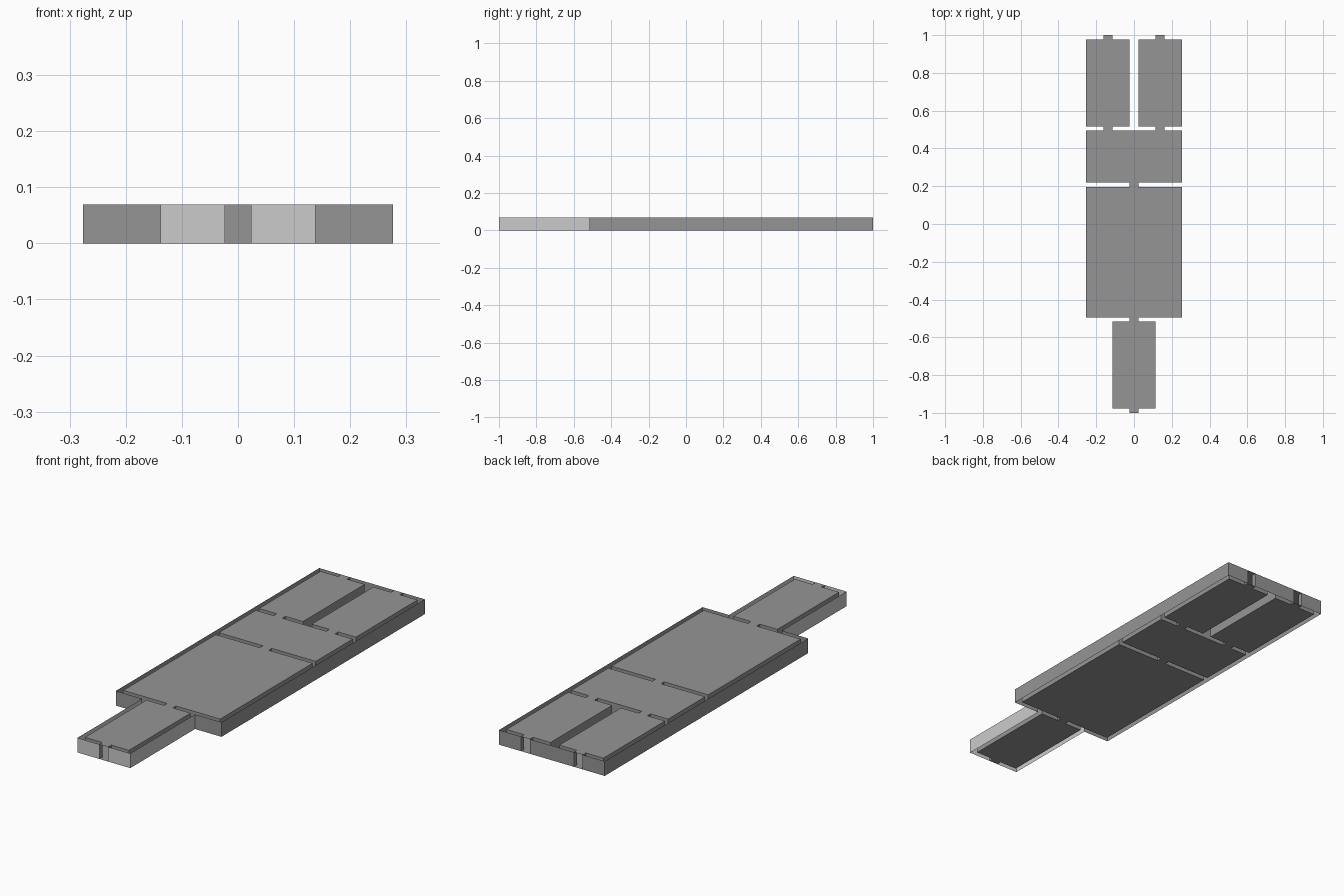
import bpy, bmesh

if "Cube" in bpy.data.objects:
    bpy.data.objects.remove(bpy.data.objects["Cube"])

U = 2 / 87          # one plan module = wall thickness
H = 3 * U           # storey height
DOOR = 1            # half door width, in modules


def quad(bm, pts):
    bm.faces.new([bm.verts.new(p) for p in pts])


def wall(bm, a, b, doors=()):
    """Vertical sheet from plan point a to b (axis aligned), open at the door centres."""
    axis = 0 if a[0] != b[0] else 1
    sign = 1 if b[axis] > a[axis] else -1
    stops = [a[axis]]
    for d in sorted(doors, reverse=sign < 0):
        stops += [d - sign * DOOR, d + sign * DOOR]
    stops.append(b[axis])
    for s, e in zip(stops[::2], stops[1::2]):
        p, q = list(a), list(a)
        p[axis], q[axis] = s, e
        p, q = [c * U for c in p], [c * U for c in q]
        quad(bm, [(*p, 0), (*q, 0), (*q, H), (*p, H)])


def slabs(bm, x0, x1, y0, y1):
    """Floor and ceiling sheets."""
    x0, x1, y0, y1 = (v * U for v in (x0, x1, y0, y1))
    quad(bm, [(x0, y0, H), (x1, y0, H), (x1, y1, H), (x0, y1, H)])
    quad(bm, [(x0, y0, 0), (x0, y1, 0), (x1, y1, 0), (x1, y0, 0)])


def finish(bm, name):
    bmesh.ops.remove_doubles(bm, verts=bm.verts, dist=1e-5)
    me = bpy.data.meshes.new(name)
    bm.to_mesh(me)
    bm.free()
    ob = bpy.data.objects.new(name, me)
    bpy.context.collection.objects.link(ob)
    ob.data.materials.append(dark)
    return ob


def room(name, x0, x1, y0, y1, front=(), back=()):
    bm = bmesh.new()
    slabs(bm, x0, x1, y0, y1)
    wall(bm, (x0, y0), (x1, y0), front)
    wall(bm, (x1, y0), (x1, y1))
    wall(bm, (x1, y1), (x0, y1), back)
    wall(bm, (x0, y1), (x0, y0))
    finish(bm, name)


def doorway(name, x, y):
    """Passage through a wall: floor, lintel and two jambs."""
    bm = bmesh.new()
    slabs(bm, x - DOOR, x + DOOR, y, y + 1)
    wall(bm, (x - DOOR, y + 1), (x - DOOR, y))
    wall(bm, (x + DOOR, y), (x + DOOR, y + 1))
    finish(bm, name)


dark = bpy.data.materials.new("wall_grey")
dark.diffuse_color = (0.3, 0.3, 0.3, 1)
dark.use_nodes = True
dark.node_tree.nodes["Principled BSDF"].inputs["Base Color"].default_value = dark.diffuse_color

# Rooms
room("entry_room", -5, 5, -42.5, -22.5, [0], [0])
room("main_hall", -11, 11, -21.5, 8.5, [0], [0])
room("cross_room", -11, 11, 9.5, 21.5, [0], [-6, 6])
room("back_room_left", -11, -1, 22.5, 42.5, [-6], [-6])
room("back_room_right", 1, 11, 22.5, 42.5, [6], [6])

# Doorways
for x, y in [(0, -43.5), (0, -22.5), (0, 8.5), (-6, 21.5), (6, 21.5), (-6, 42.5), (6, 42.5)]:
    doorway("doorway", x, y)

# Outer shell of the main block
bm = bmesh.new()
wall(bm, (6, -22.5), (12, -22.5))
wall(bm, (12, -22.5), (12, 43.5))
wall(bm, (12, 43.5), (-12, 43.5), [-6, 6])
wall(bm, (-12, 43.5), (-12, -22.5))
wall(bm, (-12, -22.5), (-6, -22.5))
finish(bm, "main_outer_wall")

# Outer shell of the entry wing, lighter
bm = bmesh.new()
wall(bm, (-6, -43.5), (6, -43.5), [0])
wall(bm, (6, -43.5), (6, -22.5))
wall(bm, (-6, -22.5), (-6, -43.5))
finish(bm, "entry_outer_wall").data.materials.clear()
